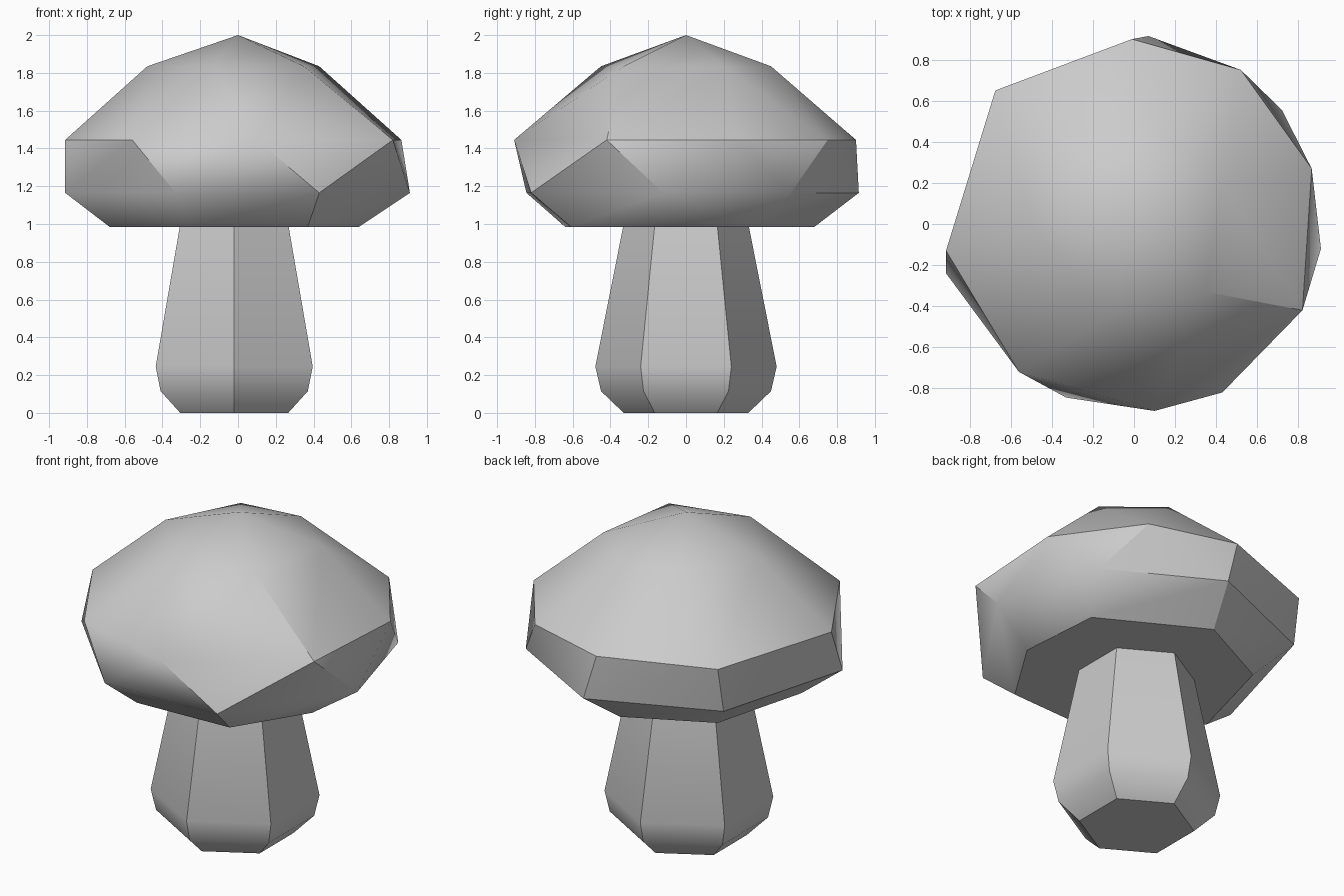
import bpy, bmesh, math

if "Cube" in bpy.data.objects:
    bpy.data.objects.remove(bpy.data.objects["Cube"])

grey = bpy.data.materials.new("warm_grey")
grey.diffuse_color = (0.6, 0.6, 0.6, 1)
grey.use_nodes = True
grey.node_tree.nodes["Principled BSDF"].inputs["Base Color"].default_value = grey.diffuse_color


def finish(name, bm, angle):
    """Turn a bmesh into a smooth shaded object with sharp creases."""
    bmesh.ops.recalc_face_normals(bm, faces=bm.faces)
    me = bpy.data.meshes.new(name)
    bm.to_mesh(me)
    bm.free()
    me.materials.append(grey)
    ob = bpy.data.objects.new(name, me)
    bpy.context.collection.objects.link(ob)
    bpy.ops.object.select_all(action='DESELECT')
    bpy.context.view_layer.objects.active = ob
    ob.select_set(True)
    bpy.ops.object.shade_smooth_by_angle(angle=math.radians(angle))
    return ob


# Cap: irregular rings wrapped in a convex skin
crown = [(0.43, 0.2), (0.12, 0.45), (-0.26, 0.4), (-0.48, -0.03),
         (-0.13, -0.45), (0.35, -0.33)]
shoulder = [(0.1, -0.91), (0.82, -0.42), (0.865, 0.27), (0.52, 0.75),
            (-0.01, 0.9), (-0.675, 0.65), (-0.915, -0.13), (-0.56, -0.72)]
rim = [(0.43, -0.82), (0.91, -0.12), (0.72, 0.555), (0.07, 0.915),
       (-0.68, 0.6), (-0.915, -0.24), (-0.33, -0.845)]
underside = [(0.37, -0.61), (0.64, -0.18), (0.6, 0.34), (-0.02, 0.68),
             (-0.52, 0.43), (-0.68, -0.17), (-0.25, -0.64)]
bm = bmesh.new()
bm.verts.new((0, 0, 2))
for ring, z in ((crown, 1.835), (shoulder, 1.445), (rim, 1.165), (underside, 0.985)):
    for x, y in ring:
        bm.verts.new((x, y, z))
bmesh.ops.convex_hull(bm, input=bm.verts)
bmesh.ops.dissolve_limit(bm, angle_limit=math.radians(1), verts=bm.verts, edges=bm.edges)
finish("cap", bm, 33)

# Stem: six-sided column, bulging near the foot
bm = bmesh.new()
rings = []
for z, r in ((0, 0.33), (0.115, 0.45), (0.245, 0.48), (1.0, 0.33)):
    rings.append([bm.verts.new((-0.02 + r * math.cos(math.radians(30 + 60 * k)),
                                r * math.sin(math.radians(30 + 60 * k)), z))
                  for k in range(6)])
for a, b in zip(rings, rings[1:]):
    for k in range(6):
        n = (k + 1) % 6
        bm.faces.new((a[k], a[n], b[n], b[k]))
bm.faces.new(rings[0])
bm.faces.new(rings[-1])
finish("stem", bm, 40)
